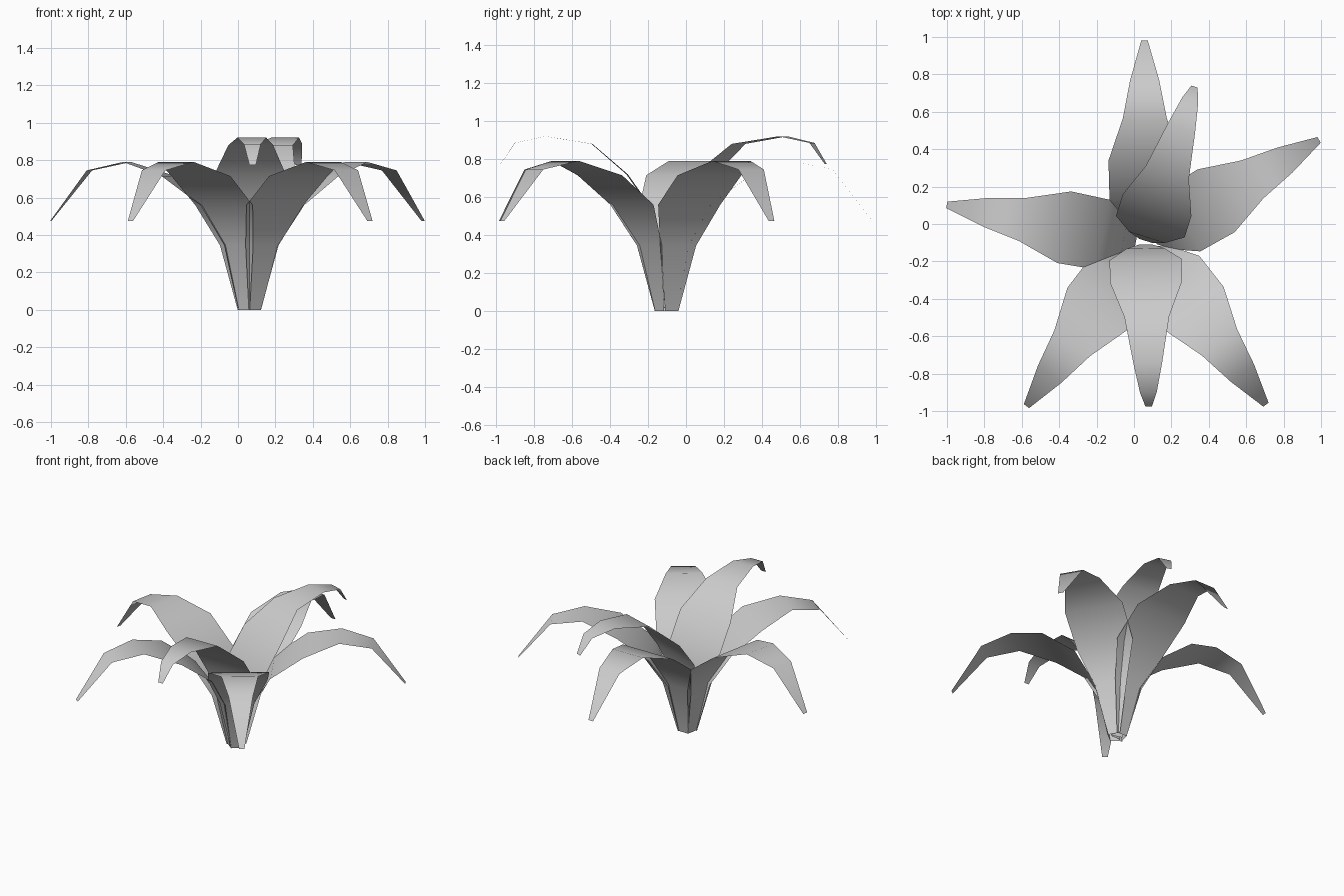
import bpy
from math import cos, sin, radians

if "Cube" in bpy.data.objects:
    bpy.data.objects.remove(bpy.data.objects["Cube"])

CENTRE = (0.06, -0.10)

# Leaf outlines: (distance from plant centre, height, width) from root to tip
LOW = [(0.05, 0.0, 0.08), (0.115, 0.345, 0.22), (0.23, 0.56, 0.38), (0.44, 0.715, 0.39),
       (0.665, 0.79, 0.235), (0.87, 0.745, 0.155), (1.08, 0.475, 0.035)]
TALL = [(0.01, 0.0, 0.07), (0.03, 0.34, 0.20), (0.09, 0.55, 0.385), (0.21, 0.72, 0.385),
        (0.395, 0.88, 0.24), (0.64, 0.92, 0.155), (0.80, 0.885, 0.09), (0.875, 0.775, 0.035)]


def leaf(name, profile, azimuth):
    """Arching strip, flat across its width, pointing along the azimuth."""
    c, s = cos(radians(azimuth)), sin(radians(azimuth))
    verts, faces = [], []
    for r, z, w in profile:
        for side in (1, -1):
            h = side * w / 2
            verts.append((CENTRE[0] + r * c - h * s, CENTRE[1] + r * s + h * c, z))
    for i in range(len(profile) - 1):
        a = 2 * i
        faces.append((a, a + 1, a + 3, a + 2))
    mesh = bpy.data.meshes.new(name)
    mesh.from_pydata(verts, [], faces)
    mesh.update()
    for p in mesh.polygons:
        p.use_smooth = True
    obj = bpy.data.objects.new(name, mesh)
    bpy.context.collection.objects.link(obj)
    return obj


# Outer ring of drooping leaves
for n, az in enumerate((30.6, 90.2, 169.2, 234.0, 306.7)):
    leaf(f"outer_leaf_{n + 1}", LOW, az)

# Upright inner leaves
for n, az in enumerate((72.5, 271.2)):
    leaf(f"inner_leaf_{n + 1}", TALL, az)
